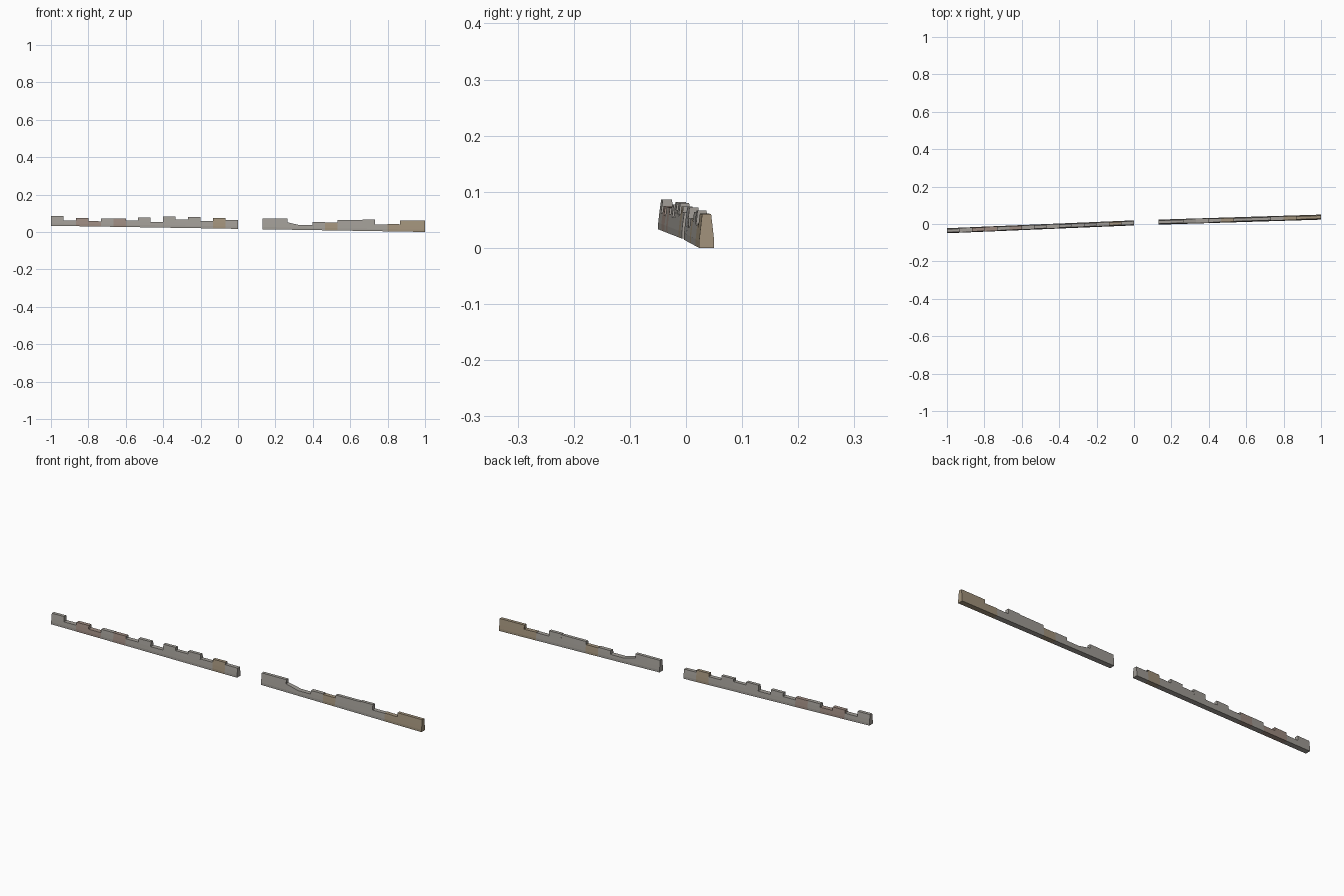
import bpy, bmesh

if "Cube" in bpy.data.objects:
    bpy.data.objects.remove(bpy.data.objects["Cube"])


def material(name, rgb):
    m = bpy.data.materials.new(name)
    m.diffuse_color = (*rgb, 1)
    m.use_nodes = True
    m.node_tree.nodes["Principled BSDF"].inputs["Base Color"].default_value = m.diffuse_color
    return m


MATS = [material("grey_stone", (0.36, 0.34, 0.31)),
        material("tan_stone", (0.36, 0.29, 0.20)),
        material("red_stone", (0.34, 0.26, 0.22))]

# battered cross-section: height above base, half thickness
PROFILE = [(0, 0.0135), (0.012, 0.0135), (0.03, 0.0115), (0.055, 0.008)]


def base_z(x):
    return 0.0165 * (1 - x)


def centre_y(x):
    if x < 0:
        return 0.006 + 0.042 * x
    return 0.006 + 0.0308 * x


def half(h):
    for (h0, w0), (h1, w1) in zip(PROFILE, PROFILE[1:]):
        if h <= h1:
            return w0 + (w1 - w0) * (h - h0) / (h1 - h0)
    return PROFILE[-1][1]


def ring(bm, x, top, bottom=0.0, fixed=None):
    """Closed cross-section at x between two heights above the base."""
    inner = fixed or [h for h, w in PROFILE[1:-1] if bottom < h < top]
    levels = [bottom] + inner + [top]
    y, z = centre_y(x), base_z(x)
    pts = [(x, y - half(h), z + h) for h in levels]
    pts += [(x, y + half(h), z + h) for h in reversed(levels)]
    return [bm.verts.new(p) for p in pts]


def build_wall(name, x0, x1, runs):
    bm = bmesh.new()
    slot = (x1 - x0) / sum(r[0] for r in runs)
    x, previous = x0, 0.0
    for count, za, zb, mat in runs:
        for k in range(count):
            xa, xb = x, x + slot
            ta = za + (zb - za) * k / count - base_z(xa)
            tb = za + (zb - za) * (k + 1) / count - base_z(xb)
            # stepped end face against the previous block
            lo, hi = sorted((previous, ta))
            if hi - lo > 1e-5:
                f = bm.faces.new(ring(bm, xa, hi, lo))
                f.material_index = mat
            # sides, top and underside
            courses = [h for h, w in PROFILE[1:-1] if h < min(ta, tb)]
            a, b = ring(bm, xa, ta, 0, courses), ring(bm, xb, tb, 0, courses)
            for i in range(len(a)):
                j = (i + 1) % len(a)
                f = bm.faces.new((a[i], b[i], b[j], a[j]))
                f.material_index = mat
            x, previous = xb, tb
    bm.faces.new(ring(bm, x, previous)).material_index = runs[-1][3]
    bmesh.ops.remove_doubles(bm, verts=bm.verts, dist=1e-5)
    bmesh.ops.recalc_face_normals(bm, faces=bm.faces)
    mesh = bpy.data.meshes.new(name)
    bm.to_mesh(mesh)
    bm.free()
    for m in MATS:
        mesh.materials.append(m)
    bpy.context.collection.objects.link(bpy.data.objects.new(name, mesh))


# runs: slots, top z at left, top z at right, stone colour
build_wall("left_wall", -1.0, 0.0, [
    (1, .086, .086, 0), (1, .061, .061, 0), (1, .075, .075, 2),
    (1, .058, .057, 2), (1, .073, .073, 0), (1, .072, .072, 2),
    (1, .060, .060, 0), (1, .077, .077, 0), (1, .054, .054, 0),
    (1, .082, .082, 0), (1, .067, .067, 0), (1, .080, .080, 0),
    (1, .059, .059, 0), (1, .074, .074, 1), (1, .064, .063, 0)])

build_wall("right_wall", 0.13, 1.0, [
    (2, .072, .072, 0), (1, .052, .036, 0), (1, .036, .036, 0),
    (1, .053, .053, 0), (1, .050, .050, 1), (2, .064, .064, 0),
    (1, .067, .067, 0), (1, .041, .041, 0), (1, .043, .041, 1),
    (2, .061, .060, 1)])
